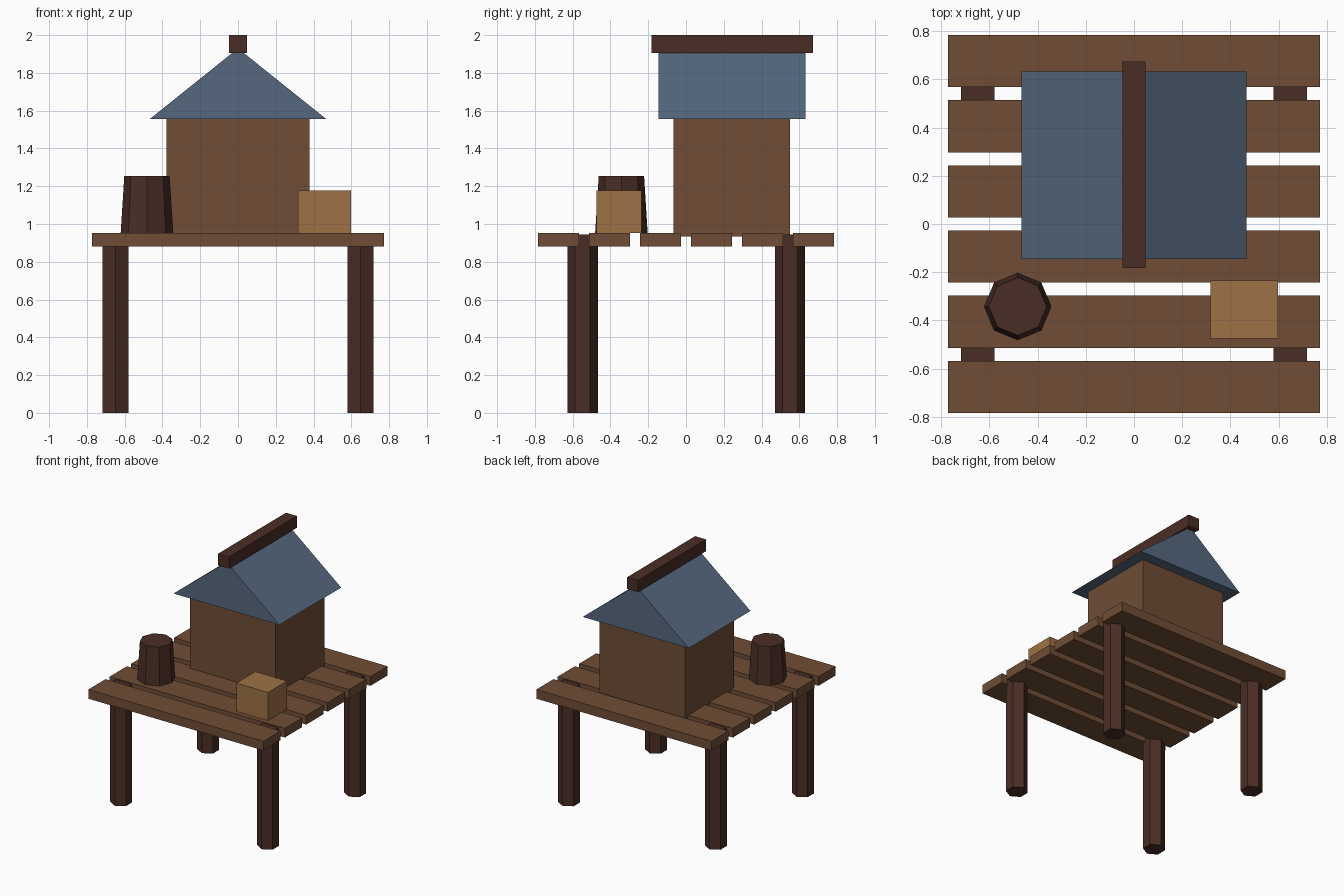
import bpy
import bmesh
from math import pi
from mathutils import Matrix

cube = bpy.data.objects.get("Cube")
if cube:
    bpy.data.objects.remove(cube, do_unlink=True)


def material(name, rgb):
    mat = bpy.data.materials.new(name)
    mat.use_nodes = True
    color = (*rgb, 1)
    mat.diffuse_color = color
    mat.node_tree.nodes["Principled BSDF"].inputs["Base Color"].default_value = color
    return mat


wood = material("warm brown wood", (0.16, 0.074, 0.037))
dark_wood = material("dark brown wood", (0.068, 0.027, 0.018))
crate_wood = material("tan wood", (0.34, 0.17, 0.06))
slate = material("slate blue", (0.09, 0.14, 0.21))


def finish(name, bm, mat):
    bmesh.ops.recalc_face_normals(bm, faces=bm.faces)
    mesh = bpy.data.meshes.new(name)
    bm.to_mesh(mesh)
    bm.free()
    mesh.materials.append(mat)
    obj = bpy.data.objects.new(name, mesh)
    bpy.context.collection.objects.link(obj)
    return obj


def box(name, x, y, z, mat):
    """Box from (min, max) ranges on each axis."""
    bm = bmesh.new()
    size = [b - a for a, b in (x, y, z)]
    middle = [(a + b) / 2 for a, b in (x, y, z)]
    bmesh.ops.create_cube(bm, size=1, matrix=Matrix.Translation(middle) @ Matrix.Diagonal((*size, 1)))
    return finish(name, bm, mat)


def post(name, x, y, z, sides, r_bottom, r_top, turn, mat):
    bm = bmesh.new()
    place = Matrix.Translation((x, y, sum(z) / 2)) @ Matrix.Rotation(turn, 4, "Z")
    bmesh.ops.create_cone(bm, cap_ends=True, segments=sides, radius1=r_bottom,
                          radius2=r_top, depth=z[1] - z[0], matrix=place)
    return finish(name, bm, mat)


# Deck of six spaced planks
for i in range(6):
    y = (i - 2.5) * 0.27
    box(f"deck_plank_{i + 1}", (-0.772, 0.772), (y - 0.108, y + 0.108), (0.88, 0.953), wood)

# Hexagonal legs, one corner facing front; vertices of create_cone start on +y
for side, x in (("right", -0.648), ("left", 0.648)):
    for end, y in (("front", -0.547), ("back", 0.55)):
        leg = post(f"{end}_{side}_leg", x, y, (0, 0.945), 6, 0.08, 0.08, 0, dark_wood)
        # Keep the corners on the y axis
        if leg.dimensions.x > leg.dimensions.y:
            leg.data.transform(Matrix.Translation((x, y, 0)) @ Matrix.Rotation(pi / 2, 4, "Z")
                               @ Matrix.Translation((-x, -y, 0)))

# Hut walls
box("hut_walls", (-0.378, 0.378), (-0.065, 0.55), (0.935, 1.556), wood)

# Gable roof: triangle profile extruded front to back
bm = bmesh.new()
gable = bm.faces.new([bm.verts.new((x, -0.145, z))
                      for x, z in ((-0.467, 1.556), (0.467, 1.556), (0, 1.93))])
back = bmesh.ops.extrude_face_region(bm, geom=[gable], use_keep_orig=True)["geom"]
bmesh.ops.translate(bm, vec=(0, 0.778, 0),
                    verts=[v for v in back if isinstance(v, bmesh.types.BMVert)])
finish("gable_roof", bm, slate)

# Ridge beam, barrel and crate
box("ridge_beam", (-0.048, 0.048), (-0.183, 0.673), (1.906, 2.0), dark_wood)
post("barrel", -0.482, -0.342, (0.953, 1.255), 8, 0.139, 0.12, 0, dark_wood)
box("crate", (0.318, 0.597), (-0.474, -0.235), (0.953, 1.178), crate_wood)
